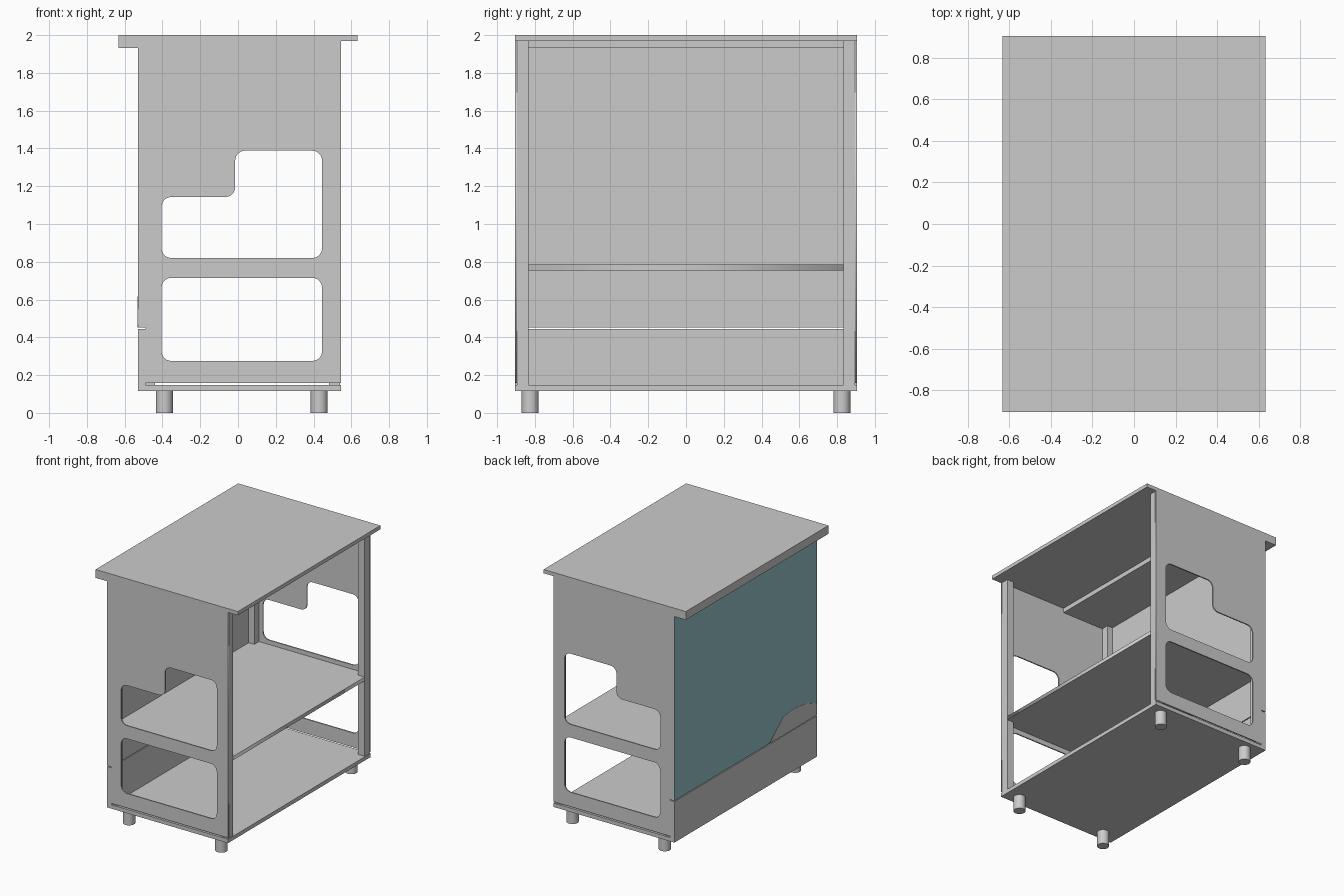
import bpy, bmesh, math
from mathutils import Vector

if "Cube" in bpy.data.objects:
    bpy.data.objects.remove(bpy.data.objects["Cube"])


def material(name, rgb):
    m = bpy.data.materials.new(name)
    m.diffuse_color = (*rgb, 1)
    m.use_nodes = True
    m.node_tree.nodes["Principled BSDF"].inputs["Base Color"].default_value = m.diffuse_color
    return m


GREY = material("light grey", (0.6, 0.6, 0.6))
TEAL = material("muted teal", (0.31, 0.55, 0.59))


def box(name, x0, x1, y0, y1, z0, z1, mat=GREY):
    bm = bmesh.new()
    bmesh.ops.create_cube(bm, size=1)
    for v in bm.verts:
        v.co = ((x0 + x1) / 2 + v.co.x * (x1 - x0),
                (y0 + y1) / 2 + v.co.y * (y1 - y0),
                (z0 + z1) / 2 + v.co.z * (z1 - z0))
    me = bpy.data.meshes.new(name)
    bm.to_mesh(me)
    bm.free()
    me.materials.append(mat)
    ob = bpy.data.objects.new(name, me)
    bpy.context.collection.objects.link(ob)
    return ob


def rounded(points, r, n=6):
    """Round every corner of a closed right-angled outline."""
    out = []
    for i, p in enumerate(points):
        p = Vector(p)
        a = (Vector(points[i - 1]) - p).normalized()
        b = (Vector(points[(i + 1) % len(points)]) - p).normalized()
        c = p + (a + b) * r
        for k in range(n + 1):
            t = k / n * math.pi / 2
            out.append(c - b * r * math.cos(t) - a * r * math.sin(t))
    return out


def sheet(name, outlines, thickness, mat=GREY):
    """Flat board in local XY; later outlines are holes."""
    cu = bpy.data.curves.new(name, 'CURVE')
    cu.dimensions = '2D'
    cu.fill_mode = 'BOTH'
    cu.extrude = thickness / 2
    for pts in outlines:
        s = cu.splines.new('POLY')
        s.points.add(len(pts) - 1)
        for q, p in zip(s.points, pts):
            q.co = (p[0], p[1], 0, 1)
        s.use_cyclic_u = True
    cu.materials.append(mat)
    ob = bpy.data.objects.new(name, cu)
    bpy.context.collection.objects.link(ob)
    bpy.ops.object.select_all(action='DESELECT')
    ob.select_set(True)
    bpy.context.view_layer.objects.active = ob
    bpy.ops.object.convert(target='MESH')
    return bpy.context.view_layer.objects.active


def rect(x0, x1, z0, z1):
    return [(x0, z0), (x1, z0), (x1, z1), (x0, z1)]


# Worktop and the thicker board under its overhanging half
box("worktop", -0.632, 0.632, -0.905, 0.905, 1.97, 2.0)
box("worktop_underlay", -0.632, -0.06, -0.905, 0.905, 1.933, 1.97)

# Base plate and round feet
box("base_plate", -0.49, 0.545, -0.905, 0.905, 0.117, 0.148)
for x in (-0.39, 0.43):
    for y in (-0.825, 0.825):
        bpy.ops.mesh.primitive_cylinder_add(vertices=32, radius=0.045, depth=0.118,
                                            location=(x, y, 0.059))
        foot = bpy.context.object
        foot.name = "foot"
        foot.data.materials.append(GREY)
        bpy.ops.object.shade_smooth_by_angle()

# Side panels with a plain and a stepped window, and corner posts
lower = rounded(rect(-0.405, 0.445, 0.275, 0.715), 0.052)
upper = rounded([(-0.405, 0.82), (0.445, 0.82), (0.445, 1.388),
                 (-0.015, 1.388), (-0.015, 1.143), (-0.405, 1.143)], 0.052)
for side in (-1, 1):
    panel = sheet("side_panel", [rect(-0.49, 0.545, 0.159, 1.97), lower, upper], 0.01)
    panel.rotation_euler.x = math.pi / 2
    panel.location.y = side * 0.9
    y0, y1 = sorted((side * 0.835, side * 0.895))
    box("back_post", -0.49, -0.44, y0, y1, 0.148, 1.933)
    box("front_post", 0.482, 0.541, y0, y1, 0.148, 1.97)

# Shelf notched around the posts
quarter = [(0.541, 0.835), (0.482, 0.835), (0.482, 0.895),
           (-0.44, 0.895), (-0.44, 0.835), (-0.49, 0.835)]
shelf = sheet("shelf", [quarter + [(x, -y) for x, y in reversed(quarter)]], 0.03)
shelf.location.z = 0.77

# Back boards with a narrow seam between them, teal facing above
box("lower_back_board", -0.53, -0.49, -0.905, 0.905, 0.117, 0.445)
box("upper_back_board", -0.528, -0.49, -0.905, 0.905, 0.452, 1.933)
box("back_facing", -0.53, -0.528, -0.905, 0.905, 0.452, 1.933, TEAL)

# Bare grey corner of the facing
corner = sheet("bare_corner", [[(-0.905, 0.452), (-0.30, 0.452), (-0.475, 0.60),
                                (-0.62, 0.615), (-0.766, 0.595), (-0.905, 0.55)]], 0.002)
corner.rotation_euler = (math.pi / 2, 0, math.pi / 2)
corner.location.x = -0.531
